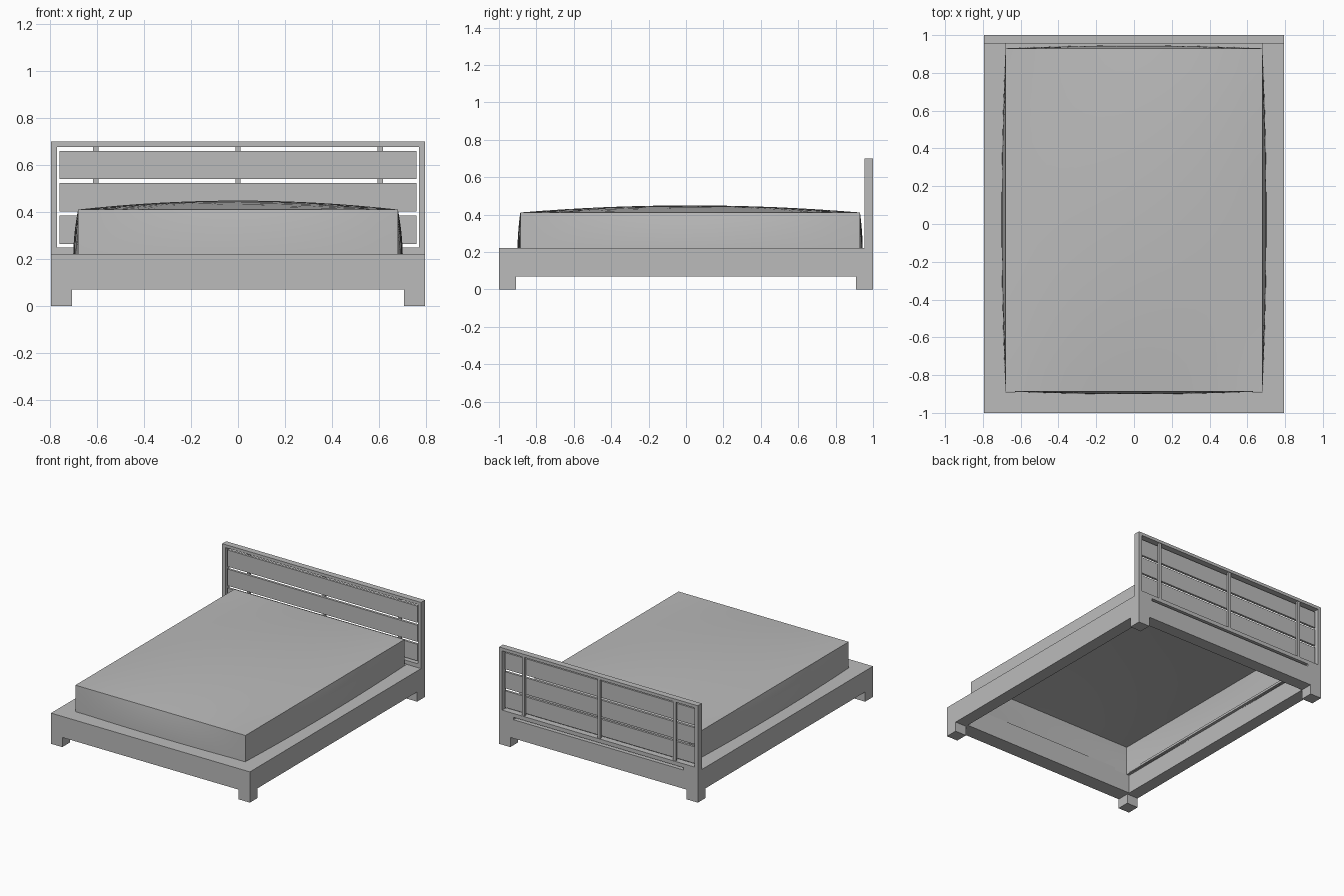
import bpy
import bmesh

old = bpy.data.objects.get("Cube")
if old:
    bpy.data.objects.remove(old, do_unlink=True)

grey = bpy.data.materials.new("plain grey")
grey.use_nodes = True
colour = (0.5, 0.5, 0.5, 1)
grey.diffuse_color = colour
grey.node_tree.nodes["Principled BSDF"].inputs["Base Color"].default_value = colour


def make_object(name, bm):
    mesh = bpy.data.meshes.new(name)
    bm.to_mesh(mesh)
    bm.free()
    mesh.materials.append(grey)
    obj = bpy.data.objects.new(name, mesh)
    bpy.context.collection.objects.link(obj)
    return obj


def box(name, x, y, z):
    """Box from (min, max) pairs on each axis."""
    bm = bmesh.new()
    bmesh.ops.create_cube(bm, size=1)
    for v in bm.verts:
        v.co = [lo + (c + 0.5) * (hi - lo) for c, (lo, hi) in zip(v.co, (x, y, z))]
    return make_object(name, bm)


W, L = 0.795, 1.0            # half width and half length of the bed
LEG = 0.09
RAIL_LOW, RAIL_TOP = 0.07, 0.222
INNER = W - LEG
HOLE = 0.68                  # half width of the mattress opening
BACK = 0.955                 # front face of the headboard
SLOT = 0.205                 # top of the rear rail below the slot

# Base frame
box("front_rail", (-W, W), (-L, -0.89), (RAIL_LOW, RAIL_TOP))
box("rear_rail", (-INNER, INNER), (L - LEG, L), (RAIL_LOW, SLOT))
for side, s in (("left", 1), ("right", -1)):
    def span(a, b):
        return tuple(sorted((s * a, s * b)))

    box(side + "_rail", span(INNER, W), (-0.89, L), (RAIL_LOW, RAIL_TOP))
    box(side + "_lip", span(HOLE, INNER), (-0.89, L), (SLOT, RAIL_TOP))
    for end, y in (("front", (-L, LEG - L)), ("rear", (L - LEG, L))):
        box(end + "_" + side + "_leg", span(INNER, W), y, (0, RAIL_LOW))
    # Headboard uprights
    box(side + "_headboard_side", span(0.77, W), (BACK, L), (RAIL_TOP, 0.7))

# Headboard frame, slats and rear battens
box("headboard_top", (-0.77, 0.77), (BACK, L), (0.678, 0.7))
box("headboard_bottom", (-0.77, 0.77), (BACK, L), (RAIL_TOP, 0.25))
for i in range(3):
    z = 0.265 + i * 0.138
    box("headboard_slat", (-0.76, 0.76), (0.963, 0.98), (z, z + 0.12))
for x in (-0.605, 0, 0.605):
    box("headboard_batten", (x - 0.011, x + 0.011), (0.98, 0.996), (0.25, 0.678))

# Mattress: open shell with a crowned top and bulging sides
bm = bmesh.new()
bmesh.ops.create_cube(bm, size=2)
bottom = [f for f in bm.faces if f.normal.z < -0.5]
bmesh.ops.delete(bm, geom=bottom, context='FACES_ONLY')
bmesh.ops.subdivide_edges(bm, edges=bm.edges[:], cuts=15, use_grid_fill=True)
for v in bm.verts:
    u, w, t = v.co.x, v.co.y, (v.co.z + 1) / 2
    bulge = 1 - t * t
    v.co.x = u * (HOLE + 0.021 * bulge * (1 - w * w))
    v.co.y = 0.022 + w * (0.908 + 0.015 * bulge * (1 - u * u))
    v.co.z = 0.2 + 0.211 * t
    if t > 0.999:
        v.co.z += 0.038 * (1 - u * u) * (1 - w * w)
mattress = make_object("mattress", bm)
bpy.ops.object.select_all(action='DESELECT')
mattress.select_set(True)
bpy.context.view_layer.objects.active = mattress
bpy.ops.object.shade_smooth_by_angle()
